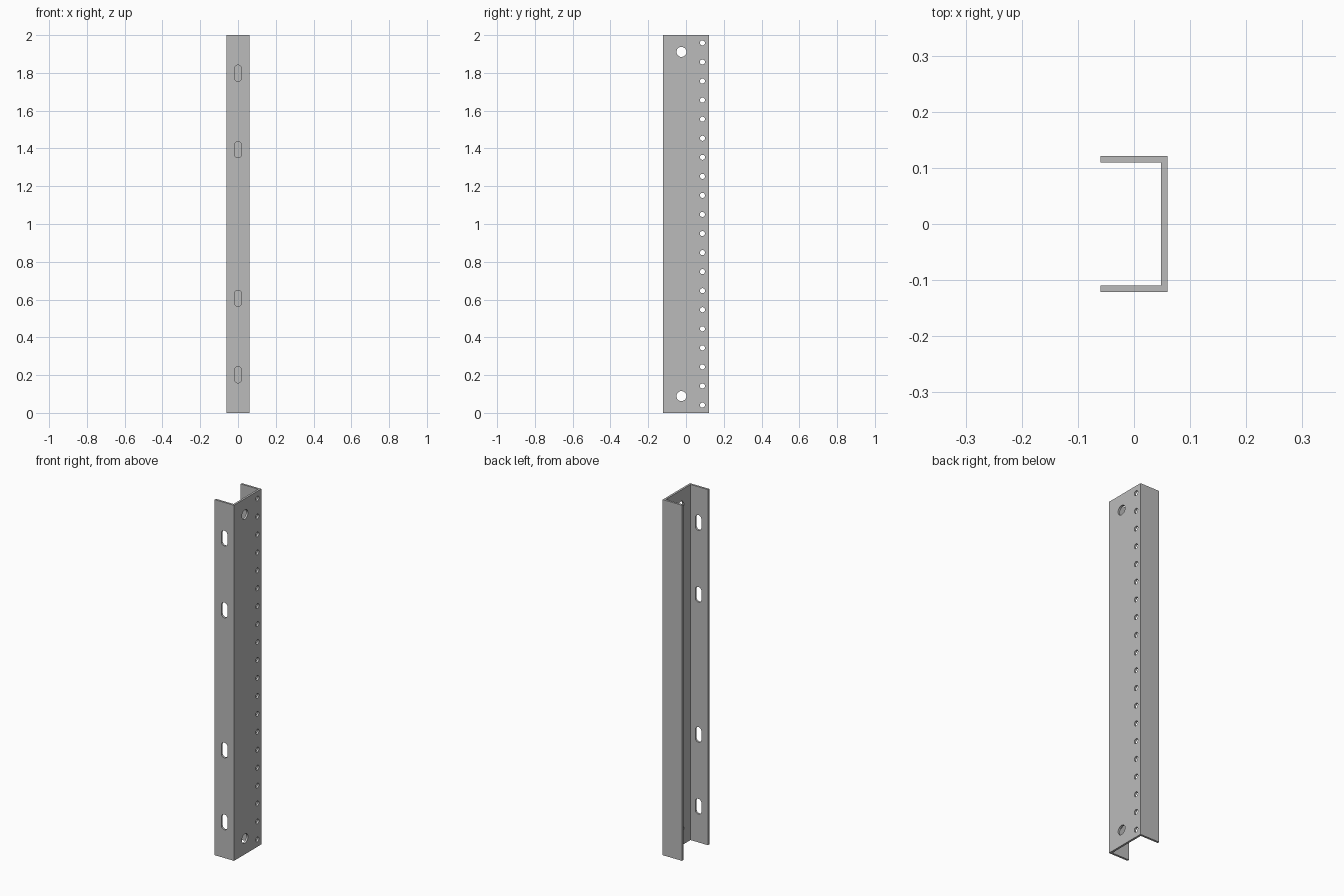
import bpy, bmesh, math
from mathutils import Matrix, Vector

cube = bpy.data.objects.get("Cube")
if cube:
    bpy.data.objects.remove(cube, do_unlink=True)

W, D, H, T = 0.06, 0.121, 2.0, 0.0115   # half width, half depth, height, sheet thickness

steel = bpy.data.materials.new("grey steel")
steel.use_nodes = True
grey = (0.5, 0.5, 0.5, 1)
steel.diffuse_color = grey
steel.node_tree.nodes["Principled BSDF"].inputs["Base Color"].default_value = grey


def prism(bm, points, offset):
    """Close a flat outline and extrude it along the offset."""
    face = bm.faces.new([bm.verts.new(p) for p in points])
    top = bmesh.ops.extrude_face_region(bm, geom=[face])["geom"]
    verts = [v for v in top if isinstance(v, bmesh.types.BMVert)]
    bmesh.ops.translate(bm, vec=offset, verts=verts)


def make_object(name, bm):
    bmesh.ops.recalc_face_normals(bm, faces=bm.faces[:])
    mesh = bpy.data.meshes.new(name)
    bm.to_mesh(mesh)
    bm.free()
    mesh.materials.append(steel)
    obj = bpy.data.objects.new(name, mesh)
    bpy.context.collection.objects.link(obj)
    return obj


def rounded_outline(radius, straight=0.0, steps=16):
    """Circle, or upright slot when straight is above zero, as (across, up) pairs."""
    pts = []
    for start, shift in ((0, straight / 2), (math.pi, -straight / 2)):
        count = steps + 1 if straight else steps
        for i in range(count):
            a = start + math.pi * i / steps
            pts.append((radius * math.cos(a), radius * math.sin(a) + shift))
    return pts


# Channel: C section with the web on +x and flanges at front and back
section = [(-W, -D), (W, -D), (W, D), (-W, D),
           (-W, D - T), (W - T, D - T), (W - T, -D + T), (-W, -D + T)]
bm = bmesh.new()
prism(bm, [(x, y, 0) for x, y in section], Vector((0, 0, H)))
channel = make_object("channel_rail", bm)

# Cutters for every opening
bm = bmesh.new()


def web_hole(y, z, radius):
    pts = [(W - 2 * T, y + a, z + b) for a, b in rounded_outline(radius)]
    prism(bm, pts, Vector((3 * T, 0, 0)))


# Row of small holes along the back edge of the web
for i in range(20):
    web_hole(0.087, 1 + (i - 9.5) * 0.1009, 0.0135)

for side in (-1, 1):
    # Large hole near each end of the web
    web_hole(-0.024, 1 + side * 0.911, 0.0265)
    # Upright slots in the front flange
    for distance in (0.394, 0.798):
        pts = [(a, -D - T, 1 + side * distance + b)
               for a, b in rounded_outline(0.019, 0.048)]
        prism(bm, pts, Vector((0, 3 * T, 0)))
cutter = make_object("hole_cutter", bm)
cutter.hide_render = True

# Cut the openings and drop the cutter
cut = channel.modifiers.new("holes", 'BOOLEAN')
cut.operation = 'DIFFERENCE'
cut.solver = 'EXACT'
cut.object = cutter
bpy.ops.object.select_all(action='DESELECT')
channel.select_set(True)
bpy.context.view_layer.objects.active = channel
bpy.ops.object.modifier_apply(modifier=cut.name)
bpy.data.objects.remove(cutter, do_unlink=True)
bpy.ops.object.shade_smooth_by_angle(angle=math.radians(30))
